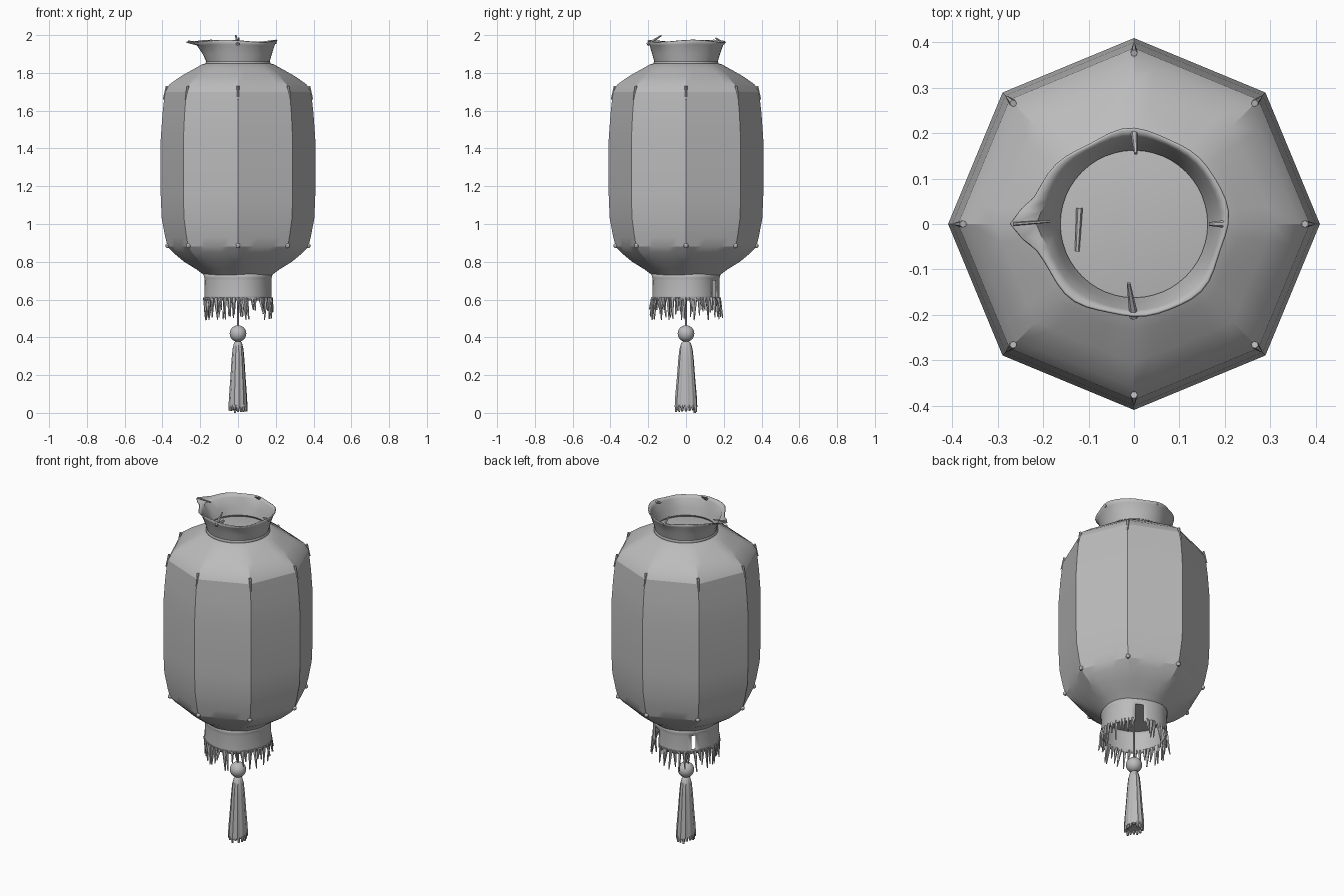
import bpy, bmesh, math, random
from math import pi, sin, cos
from mathutils import Vector

if "Cube" in bpy.data.objects:
    bpy.data.objects.remove(bpy.data.objects["Cube"])
rng = random.Random(4)
SEG = 48

grey = bpy.data.materials.new("paper_grey")
grey.use_nodes = True
grey.diffuse_color = (0.5, 0.5, 0.5, 1)
grey.node_tree.nodes["Principled BSDF"].inputs["Base Color"].default_value = (0.5, 0.5, 0.5, 1)


def finish(name, bm, angle=30, thickness=0):
    bmesh.ops.recalc_face_normals(bm, faces=bm.faces)
    mesh = bpy.data.meshes.new(name)
    bm.to_mesh(mesh)
    bm.free()
    mesh.materials.append(grey)
    obj = bpy.data.objects.new(name, mesh)
    bpy.context.collection.objects.link(obj)
    if thickness:
        mod = obj.modifiers.new("thickness", 'SOLIDIFY')
        mod.thickness, mod.offset = thickness, 0
    bpy.ops.object.select_all(action='DESELECT')
    obj.select_set(True)
    bpy.context.view_layer.objects.active = obj
    bpy.ops.object.shade_smooth_by_angle(angle=math.radians(angle))
    return obj


def loft(bm, rings, point, seg=SEG, caps=True, skip=lambda i, j: False):
    """Joins rings of points; point(ring, angle) gives each position."""
    loops = [[bm.verts.new(point(r, 2 * pi * i / seg)) for i in range(seg)] for r in rings]
    for j, (a, b) in enumerate(zip(loops, loops[1:])):
        for i in range(seg):
            k = (i + 1) % seg
            if not skip(i, j):
                bm.faces.new((a[i], a[k], b[k], b[i]))
    if caps:
        bm.faces.new(loops[0])
        bm.faces.new(loops[-1])


def spike(bm, start, end, r0, r1, seg=6):
    """Tapered strand between two points."""
    start, end = Vector(start), Vector(end)
    turn = (end - start).to_track_quat('Z', 'Y')
    loft(bm, [(start, r0), (end, r1)],
         lambda r, a: r[0] + turn @ Vector((r[1] * cos(a), r[1] * sin(a), 0)), seg)


def polar(r, a, z):
    return Vector((r * cos(a), r * sin(a), z))


def octagon_point(ring, a):
    z, r, roundness = ring
    flat = cos(pi / 8) / cos(a % (pi / 4) - pi / 8)
    return polar(r * (roundness + (1 - roundness) * flat), a, z)


# Eight-sided paper body: height, radius, roundness
bm = bmesh.new()
loft(bm, [(0.73, 0.18, 1), (0.76, 0.22, 0.8), (0.80, 0.285, 0.4), (0.85, 0.345, 0.1),
          (0.88, 0.372, 0), (0.93, 0.385, 0), (1.03, 0.404, 0), (1.15, 0.409, 0),
          (1.45, 0.409, 0), (1.58, 0.400, 0), (1.70, 0.387, 0), (1.74, 0.362, 0),
          (1.78, 0.305, 0.1), (1.82, 0.235, 0.5), (1.845, 0.19, 0.9), (1.85, 0.17, 1)],
     octagon_point)
finish("lantern_body", bm, 24)

# Corner knots low on the body and stitches near its shoulder
bm = bmesh.new()
for k in range(8):
    a = k * pi / 4
    ball = bmesh.ops.create_uvsphere(bm, u_segments=10, v_segments=6, radius=0.013)
    bmesh.ops.translate(bm, verts=ball["verts"], vec=polar(0.372, a, 0.885))
    spike(bm, polar(0.395, a, 1.66), polar(0.376, a, 1.73), 0.003, 0.008)
finish("corner_stitches", bm)


# Flared collar with a pulled tip on the right side
def collar_point(ring, a):
    z, r, flare = ring
    off = abs(a - pi)
    tip = 0.045 * math.exp(-(off / 0.16) ** 2) + 0.022 * math.exp(-(off / 0.7) ** 2)
    ripple = 0.004 * sin(5 * a) + 0.003 * sin(8 * a + 1)
    return polar(r + flare * (tip + ripple), a, z + flare * 0.006 * sin(3 * a + 1))


bm = bmesh.new()
loft(bm, [(1.847, 0.172, 0), (1.86, 0.165, 0), (1.90, 0.176, 0.1),
          (1.95, 0.192, 0.35), (1.968, 0.203, 1)], collar_point, caps=False)
finish("top_collar", bm, 35, 0.006)

# Torn wire ends around the collar rim
bm = bmesh.new()
spike(bm, (0, -0.205, 1.95), (-0.012, -0.13, 1.998), 0.01, 0.004)
spike(bm, (0, 0.205, 1.955), (0.004, 0.155, 1.985), 0.008, 0.004)
spike(bm, (0.205, 0, 1.96), (0.165, 0, 1.965), 0.009, 0.004)
spike(bm, (-0.265, 0, 1.968), (-0.185, 0.006, 1.96), 0.004, 0.003)
spike(bm, (-0.125, -0.06, 1.853), (-0.12, 0.035, 1.856), 0.005, 0.007)
finish("collar_wires", bm)

# Lower skirt, torn open in two places at the back
bm = bmesh.new()
loft(bm, [(0.735, 0.180), (0.715, 0.175), (0.70, 0.174), (0.62, 0.175), (0.595, 0.177)],
     lambda r, a: polar(r[1] + 0.003 * sin(4 * a), a, r[0]), caps=False,
     skip=lambda i, j: (i in (7, 8) and j >= 2) or (i == 18 and j == 2))
finish("lower_skirt", bm, 35, 0.006)

# Ragged fringe
bm = bmesh.new()
for i in range(44):
    a = 2 * pi * (i + rng.uniform(-0.25, 0.25)) / 44
    if 0.9 < a < 1.2:
        continue
    end = a + rng.uniform(-0.06, 0.06)
    spike(bm, polar(0.176, a, 0.61),
          polar(rng.uniform(0.165, 0.196), end, rng.uniform(0.49, 0.55)),
          rng.uniform(0.009, 0.013), 0.003, 5)
finish("skirt_fringe", bm)

# Hanging cord and bead
bm = bmesh.new()
spike(bm, (0, 0, 0.73), (0, 0, 0.45), 0.004, 0.006, 8)
finish("hanging_cord", bm)
bm = bmesh.new()
ball = bmesh.ops.create_uvsphere(bm, u_segments=24, v_segments=14, radius=0.044)
bmesh.ops.translate(bm, verts=ball["verts"], vec=(0, 0, 0.42))
finish("bead", bm, 40)


# Tassel with shallow thread grooves, a little wider front to back
def tassel_point(ring, a):
    z, r = ring
    groove = 1 + 0.04 * sin(12 * a)
    return Vector((0.9 * r * groove * cos(a), 1.08 * r * groove * sin(a), z))


bm = bmesh.new()
loft(bm, [(0.38, 0.012), (0.372, 0.022), (0.34, 0.031), (0.28, 0.037),
          (0.18, 0.044), (0.08, 0.052), (0.03, 0.054)], tassel_point)
for i in range(16):
    a = 2 * pi * i / 16
    spike(bm, tassel_point((0.04, 0.046), a),
          tassel_point((0 if i == 5 else rng.uniform(0.003, 0.02), 0.049), a), 0.010, 0.006)
finish("tassel", bm, 40)
